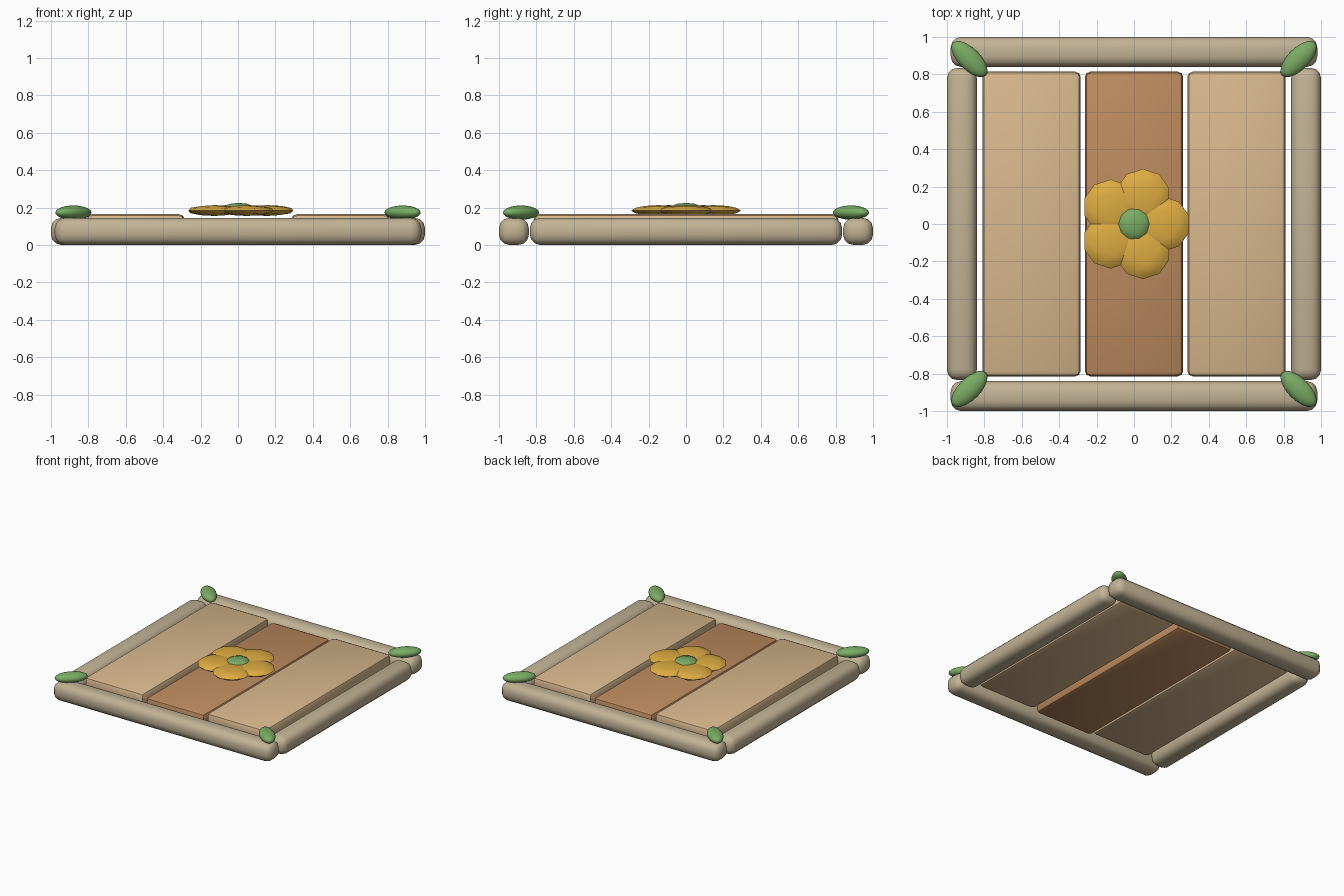
import bpy
import math

default = bpy.data.objects.get("Cube")
if default:
    bpy.data.objects.remove(default, do_unlink=True)


def material(name, rgb):
    mat = bpy.data.materials.new(name)
    mat.use_nodes = True
    color = (*rgb, 1)
    mat.diffuse_color = color
    mat.node_tree.nodes["Principled BSDF"].inputs["Base Color"].default_value = color
    return mat


log_wood = material("pale_log_wood", (0.54, 0.45, 0.30))
light_wood = material("light_plank_wood", (0.69, 0.48, 0.27))
brown_wood = material("brown_plank_wood", (0.51, 0.26, 0.115))
gold = material("golden_petal", (0.73, 0.41, 0.055))
green = material("leaf_green", (0.195, 0.41, 0.127))


def rounded_box(name, center, size, radius, segments, mat):
    bpy.ops.mesh.primitive_cube_add(size=1, location=center)
    obj = bpy.context.object
    obj.name = name
    obj.scale = size
    bpy.ops.object.transform_apply(location=False, rotation=False, scale=True)
    bevel = obj.modifiers.new("rounded_edges", "BEVEL")
    bevel.width = radius
    bevel.segments = segments
    bevel.limit_method = "NONE"
    bpy.ops.object.modifier_apply(modifier=bevel.name)
    obj.data.materials.append(mat)
    bpy.ops.object.shade_smooth_by_angle(angle=math.radians(40))
    return obj


def ellipsoid(name, center, radii, mat, turn=0, detail=2):
    bpy.ops.mesh.primitive_ico_sphere_add(
        subdivisions=detail, radius=1, location=center, rotation=(0, 0, turn))
    obj = bpy.context.object
    obj.name = name
    obj.scale = radii
    bpy.ops.object.transform_apply(location=False, rotation=False, scale=True)
    obj.data.materials.append(mat)
    bpy.ops.object.shade_smooth_by_angle(angle=math.radians(40))
    return obj


# Frame logs: long ones at front and back, short ones between them
for side, end, flank in ((-1, "front", "right"), (1, "back", "left")):
    rounded_box(end + "_log", (0, side * 0.92, 0.0725), (1.96, 0.16, 0.145),
                0.056, 3, log_wood)
    rounded_box(flank + "_log", (side * 0.92, 0, 0.0725), (0.16, 1.67, 0.145),
                0.056, 3, log_wood)

# Planks, with the middle one set slightly lower
for name, x, z, mat in (("right_plank", -0.548, 0.105, light_wood),
                        ("middle_plank", 0, 0.085, brown_wood),
                        ("left_plank", 0.548, 0.105, light_wood)):
    rounded_box(name, (x, 0, z), (0.526, 1.63, 0.12), 0.03, 2, mat)

# Leaves on the corners, pointing outward
for sx, flank in ((-1, "right"), (1, "left")):
    for sy, end in ((-1, "front"), (1, "back")):
        ellipsoid(f"{end}_{flank}_leaf", (sx * 0.88, sy * 0.882, 0.173),
                  (0.124, 0.058, 0.038), green, math.atan2(sy, sx), 3)

# Flower
for i in range(5):
    a = math.tau * i / 5
    ellipsoid(f"petal_{i + 1}", (0.155 * math.cos(a), 0.155 * math.sin(a), 0.184),
              (0.147, 0.147, 0.029), gold)
ellipsoid("flower_center", (0, 0, 0.193), (0.092, 0.092, 0.032), green)
